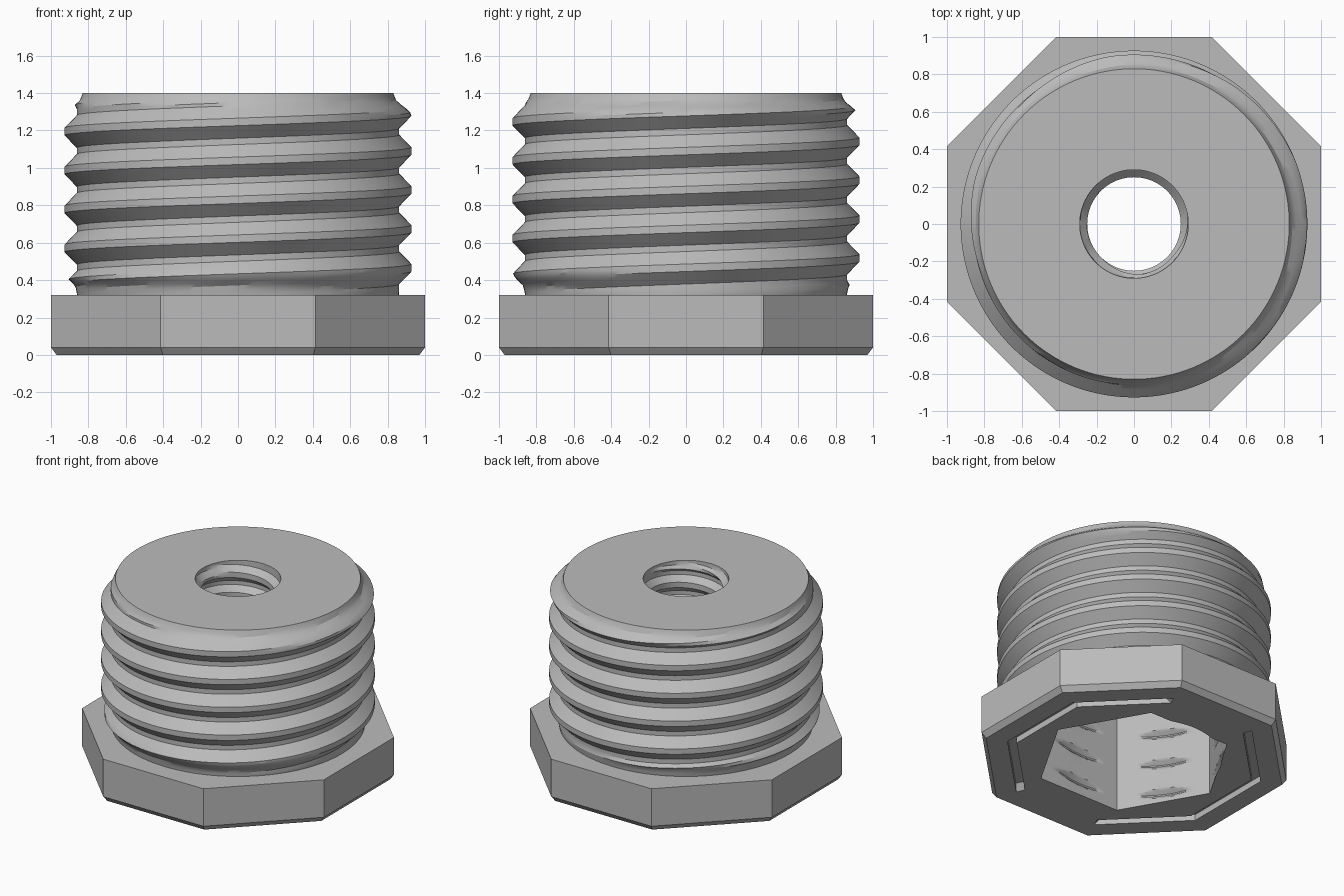
import bpy, bmesh, math

if "Cube" in bpy.data.objects:
    bpy.data.objects.remove(bpy.data.objects["Cube"])

N = 144                      # columns around the axis (divides 6 and 8 sided shapes)
TAU = 2 * math.pi
bm = bmesh.new()
cache = {}


def vert(r, a, z):
    p = (round(r * math.cos(a), 5), round(r * math.sin(a), 5), round(z, 5))
    if p not in cache:
        cache[p] = bm.verts.new(p)
    return cache[p]


def face(vs):
    vs = list(dict.fromkeys(vs))
    if len(vs) > 2 and not bm.faces.get(vs):
        bm.faces.new(vs)


def ngon(sides, apothem, offset):
    """Polar radius of a regular polygon; offset is the angle of one vertex."""
    step = TAU / sides
    return lambda a: apothem / math.cos((a - offset) % step - step / 2)


def ring(rfun, zfun):
    return [vert(rfun(i * TAU / N), i * TAU / N, zfun(i * TAU / N)) for i in range(N)]


def loft(rings):
    for a, b in zip(rings, rings[1:]):
        for i in range(N):
            k = (i + 1) % N
            face([a[i], a[k], b[k], b[i]])


def helix_wall(radius, z0, z1, pitch, phase, half):
    """Wall whose rows follow a helix; radius(angle, z, distance from crest line).
    Returns its bottom and top rings."""
    offs = sorted({s * d for d in half for s in (-1, 1)} | {0.0, pitch / 2})
    P = len(offs)
    k0 = math.floor((z0 - phase) / pitch) - 3
    k1 = math.ceil((z1 - phase) / pitch) + 3
    rows = [k * pitch + o for k in range(k0, k1) for o in offs]
    cols = []
    for i in range(N):
        a = i * TAU / N
        col = []
        for q in rows:
            z = min(max(phase + q + pitch * i / N, z0), z1)
            u = (z - phase) / pitch - i / N
            col.append(vert(radius(a, z, abs(u - round(u)) * pitch), a, z))
        cols.append(col)
    cols.append(cols[0][P:] + [cols[0][-1]] * P)
    for a, b in zip(cols, cols[1:]):
        for j in range(len(rows) - 1):
            face([a[j], b[j], b[j + 1], a[j + 1]])
    return [c[0] for c in cols[:N]], [c[-1] for c in cols[:N]]


def ramp(x, pts):
    if x <= pts[0][0]:
        return pts[0][1]
    for (x0, y0), (x1, y1) in zip(pts, pts[1:]):
        if x <= x1:
            return y0 + (y1 - y0) * (x - x0) / (x1 - x0)
    return pts[-1][1]


# Outer thread, running out at both ends
RUNOUT = [(.32, .86), (.37, .87), (.41, .912), (.44, .927),
          (1.29, .927), (1.31, .91), (1.355, .848), (1.4, .83)]


def outer(a, z, d):
    return min(ramp(d, [(.02, .927), (.087, .862)]), ramp(z, RUNOUT))


thread_low, thread_top = helix_wall(outer, .32, 1.4, .208, .466, (.02, .042, .064, .087))

# Small threaded bore in the top
def bore(a, z, d):
    return max(ramp(d, [(.015, .29), (.055, .25)]), ramp(z, [(1.33, .25), (1.37, .29)]))


bore_low, bore_top = helix_wall(bore, 1.0, 1.4, .15, 1.03, (.015, .035, .055))

# Hexagonal socket with thread grooves cut into its walls
hexagon = ngon(6, .58, 0)


def socket(a, z, d):
    return max(hexagon(a), ramp(d, [(.005, .614), (.045, .574)]))


socket_low, socket_top = helix_wall(socket, 0, 1.0, .23, .166,
                                    (.005, .015, .025, .035, .045))

# Top face and socket ceiling
loft([thread_top, bore_top])
loft([bore_low, socket_top])

# Octagonal flange with chamfer, and engraved channels on six sides of the underside
def octagon(apothem):
    return ngon(8, apothem, TAU / 16)


def channel(a):
    from_y = abs(abs((a + math.pi) % TAU - math.pi) - math.pi / 2)
    return 0 if from_y < TAU / 16 + .01 else .045


def level(z):
    return lambda a: z


loft([thread_low,
      ring(octagon(1), level(.32)),
      ring(octagon(1), level(.04)),
      ring(octagon(.97), level(0)),
      ring(octagon(.83), level(0)),
      ring(octagon(.83), channel),
      ring(octagon(.77), channel),
      ring(octagon(.77), level(0)),
      socket_low])

bmesh.ops.recalc_face_normals(bm, faces=bm.faces)
mesh = bpy.data.meshes.new("threaded_bushing")
bm.to_mesh(mesh)
bm.free()
obj = bpy.data.objects.new("threaded_bushing", mesh)
bpy.context.collection.objects.link(obj)

mat = bpy.data.materials.new("plain grey")
mat.diffuse_color = (.5, .5, .5, 1)
mat.use_nodes = True
mat.node_tree.nodes["Principled BSDF"].inputs["Base Color"].default_value = mat.diffuse_color
mesh.materials.append(mat)

bpy.context.view_layer.objects.active = obj
obj.select_set(True)
bpy.ops.object.shade_smooth_by_angle(angle=math.radians(25))
